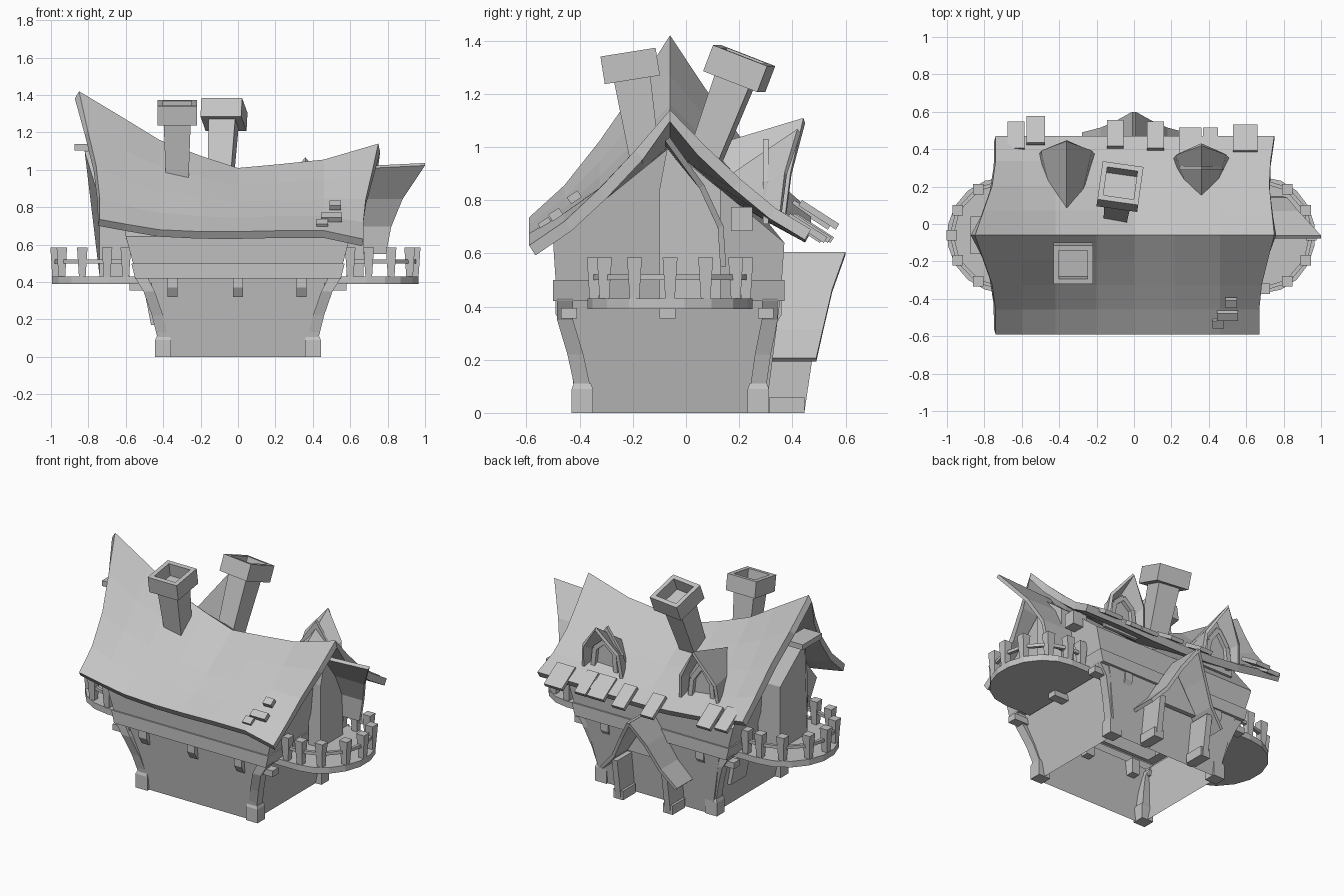
import bpy, bmesh, math
from mathutils import Vector

old = bpy.data.objects.get("Cube")
if old:
    bpy.data.objects.remove(old)

stone = bpy.data.materials.new("plain grey")
stone.use_nodes = True
stone.diffuse_color = (0.55, 0.55, 0.55, 1)
stone.node_tree.nodes["Principled BSDF"].inputs["Base Color"].default_value = stone.diffuse_color


def finish(name, bm, thick=0, offset=0):
    mesh = bpy.data.meshes.new(name)
    bm.to_mesh(mesh)
    bm.free()
    mesh.materials.append(stone)
    ob = bpy.data.objects.new(name, mesh)
    bpy.context.collection.objects.link(ob)
    if thick:
        mod = ob.modifiers.new("thickness", "SOLIDIFY")
        mod.thickness, mod.offset = thick, offset
    return ob


def loft(name, rings, wrap=True, caps=True, thick=0, offset=0):
    """Skin a list of rings; wrap joins each ring's ends, caps closes the first and last."""
    bm = bmesh.new()
    rows = [[bm.verts.new(p) for p in r] for r in rings]
    n = len(rows[0])
    for a, b in zip(rows, rows[1:]):
        for j in range(n if wrap else n - 1):
            k = (j + 1) % n
            bm.faces.new((a[j], b[j], b[k], a[k]))
    if caps:
        bm.faces.new(rows[0])
        bm.faces.new(rows[-1][::-1])
    if wrap or caps:
        bmesh.ops.recalc_face_normals(bm, faces=bm.faces)
    return finish(name, bm, thick, offset)


def sheet(name, rings, thick, offset=0):
    return loft(name, rings, wrap=False, caps=False, thick=thick, offset=offset)


def rect(c, sx, sy):
    return [(c[0] + i * sx / 2, c[1] + j * sy / 2, c[2])
            for i, j in ((-1, -1), (1, -1), (1, 1), (-1, 1))]


def taper(name, *levels, caps=True):
    """Stack of level rectangles: (centre, width, depth)."""
    return loft(name, [rect(*lv) for lv in levels], caps=caps)


def box(name, c, s):
    x, y, z = c
    return taper(name, ((x, y, z - s[2] / 2), s[0], s[1]), ((x, y, z + s[2] / 2), s[0], s[1]))


def beam(name, p, q, w, h):
    p, q = Vector(p), Vector(q)
    side = (q - p).cross(Vector((0, 0, 1))).normalized()
    up = side.cross(q - p).normalized()
    corners = [side * i * w / 2 + up * j * h / 2 for i, j in ((-1, -1), (1, -1), (1, 1), (-1, 1))]
    return loft(name, [[e + c for c in corners] for e in (p, q)])


# Hollow house shell, open underneath: lower storey, floor beam, upper storey
taper("lower_walls", ((0, -.055, 0), .8, .71), ((0, -.055, .43), .98, .82), caps=False)
taper("floor_beam", ((0, -.065, .42), .98, .80), ((0, -.065, .42), 1.1, .87),
      ((0, -.065, .5), 1.14, .87), ((0, -.065, .5), 1.0, .8), caps=False)
rings = []
for x, apex in ((-.6, 1.17), (0, .93), (.6, 1.0)):
    rings.append([(x * s, y, z) for y, z, s in (
        (-.49, .49, .93), (-.5, .645, 1), (-.06, apex, 1.05), (.37, .64, 1), (.36, .49, .93))])
loft("upper_walls", rings, wrap=False)

# Corner posts with stone feet
for sx in (-1, 1):
    for yf, yt in ((-.39, -.455), (.272, .315)):
        taper("post_foot", ((sx * .4, yf, 0), .085, .08), ((sx * .4, yf, .09), .085, .08),
              ((sx * .4, yf, .11), .07, .065))
        mid = yf + (yt - yf) * .4
        taper("corner_post", ((sx * .4, yf, .1), .06, .06), ((sx * .43, mid, .22), .06, .06),
              ((sx * .475, yt, .35), .06, .06), ((sx * .52, yt, .43), .07, .06))

# Bracketed joist ends under the floor
for x in (-.35, 0, .34):
    for y, out in ((-.43, -1), (.3, 1)):
        taper("joist_end", ((x, y, .32), .055, .06), ((x, y + out * .015, .37), .055, .09),
              ((x, y + out * .015, .42), .055, .09))
for sx in (-1, 1):
    for y in (-.44, -.07, .3):
        box("side_joist", (sx * .52, y, .375), (.12, .06, .04))

# Sagging main roof: x, ridge height, front eave, back eave, curl, end overhang at the ridge
RIDGE_Y = -.06
stations = ((-.74, 1.42, .735, .76, 1.25, -.11), (-.6, 1.27, .71, .74, 1.25, 0),
            (-.42, 1.16, .68, .71, 1.2, 0), (-.2, 1.075, .67, .69, 1.15, 0),
            (0, 1.01, .67, .68, 1.1, 0), (.22, 1.03, .675, .68, 1.1, 0),
            (.46, 1.055, .675, .69, 1.15, 0), (.67, 1.14, .63, .69, 1.25, .08))
rings = []
for x, ridge, front, back, curl, over in stations:
    row = []
    for k in range(-4, 5):
        t = k / 4
        h = 1 - abs(t)
        eave = front if t < 0 else back
        shift = over * max(0, 1 - abs(t) / .6) + (max(0, over) * t if t > 0 else 0)
        row.append((x + shift, RIDGE_Y + .53 * t, eave + (ridge - eave) * h ** curl))
    rings.append(row)
sheet("main_roof", rings, .045, -1)

# Split in the front slope near the tall end
loft("roof_split", [[(-.62, -.21 + d, 1.09), (-.62, -.35 + d, .92), (-.7, -.45 + d, .84)] for d in (0, .015)])

# Loose planks along the back eave
for x, w, y in ((-.63, .09, .54), (-.525, .1, .57), (-.1, .09, .55), (.115, .09, .54),
                (.3, .12, .51), (.41, .08, .51), (.595, .13, .525)):
    lift = .05 if x < -.4 else 0
    beam("eave_plank", (x, y - .14, .74 + lift), (x, y, .65 + lift), w, .025)

# Roof patches on the front slope
for x, y, z, w in ((.52, -.42, .81, .06), (.5, -.49, .745, .11), (.45, -.53, .71, .06)):
    beam("roof_patch", (x, y - .02, z - .012), (x, y + .02, z + .014), w, .03)

# Two dormers on the back slope, each with a recessed arched window
for cx, front, peak, back_y, back_z, k in ((-.36, .43, 1.10, .08, .99, 1), (.36, .41, 1.06, .16, .88, .65)):
    arch = [(-.14, -.055, .74), (-.125, -.035, .9), (0, .015, peak), (.125, -.035, .9), (.14, -.055, .74)]
    near = [(cx + x, front + y, z) for x, y, z in arch]
    far = [(cx + x, back_y + d * k, back_z - e * k) for x, d, e in (
        (-.12, .2, .19), (-.08, .11, .1), (0, 0, 0), (.08, .11, .1), (.12, .2, .19))]
    sheet("dormer_roof", [far, near], .02)
    face = [(cx + x * .9, z - .03) for x, y, z in arch]
    loft("dormer_wall", [[(x, y, z) for x, z in face] for y in (front - .12, front - .1)])
    y = front - .09
    for s in (-1, 1):
        beam("dormer_frame", (cx + s * .085, y, .74), (cx + s * .07, y, .88), .03, .03)
        beam("dormer_frame", (cx + s * .07, y, .88), (cx, y, peak - .12), .03, .03)


# Hollow-topped leaning chimneys
def chimney(loc, rot, length, cap):
    shaft = taper("chimney_shaft", ((0, 0, -length), .12, .11), ((0, 0, -.03), .145, .14))
    bm = bmesh.new()
    bmesh.ops.create_cube(bm, size=1)
    bmesh.ops.scale(bm, vec=(cap, cap, .105), verts=bm.verts)
    top = max(bm.faces, key=lambda f: f.calc_center_median().z)
    bmesh.ops.inset_individual(bm, faces=[top], thickness=.04)
    hole = bmesh.ops.extrude_discrete_faces(bm, faces=[top])["faces"][0]
    bmesh.ops.translate(bm, vec=(0, 0, -.085), verts=hole.verts)
    for ob in (shaft, finish("chimney_cap", bm)):
        ob.location = loc
        ob.rotation_euler = [math.radians(a) for a in rot]


chimney((-.325, -.21, 1.305), (9, 0, 0), .38, .21)
chimney((-.075, .2, 1.295), (-21, 0, -8), .46, .22)

# Rounded balconies with tapered posts and a rail
for sx in (-1, 1):
    cx, rx, cy, ry = .69, (.31 if sx < 0 else .28), -.06, .31

    def at(deg, z, k=1):
        a = math.radians(deg)
        return (sx * (cx + rx * k * math.cos(a)), cy + ry * k * math.sin(a), z)

    outline = [(sx * .5, cy - ry)] + [at(a, 0)[:2] for a in range(-90, 91, 20)] + [(sx * .5, cy + ry)]
    loft("balcony_deck", [[(x, y, z) for x, y in outline] for z in (.39, .43)])
    spots = [at(a, .43, .92) for a in (-88, -60, -28, 0, 28, 60, 88)]
    spots = [(sx * .6, spots[0][1], .43)] + spots + [(sx * .6, spots[-1][1], .43)]
    for x, y, z in spots:
        taper("balcony_post", ((x, y, z), .036, .036), ((x, y, z + .155), .056, .056))
    for (x, y, z), (u, v, w) in zip(spots, spots[1:]):
        beam("balcony_rail", (x, y, z + .08), (u, v, w + .08), .02, .02)

# Door bays opening onto the balconies
for sx, y0, mid, y1, low, high, apex in ((-1, -.2, -.06, .08, .74, .82, 1.1), (1, -.1, -.07, .13, .67, .68, 1.0)):
    prof = [(y0, .43, low), (y0, .84, low), (mid, apex, high), (y1, .84, low), (y1, .43, low)]
    loft("door_bay", [[(sx * .58, y, z) for y, z, x in prof], [(sx * x, y, z) for y, z, x in prof]])
    for y in (y0, y1):
        beam("door_jamb", (sx * (low + .005), y, .43), (sx * (low + .005), y, .85), .03, .03)
box("gable_tie_beam", (-.81, -.06, 1.12), (.13, .2, .035))
box("gable_bracket", (.63, .21, .73), (.1, .08, .09))

# One-sided curved awning beside the right-hand door
edge = ((1.0, -.07, 1.03), (.88, .06, .85), (.82, .13, .7), (.79, .14, .55))
sheet("door_awning", [[(.6, y, z - .02 * (z > 1)) for x, y, z in edge], list(edge)], .022)

# Steep porch at the back, on thin side walls with stone feet
slope = ((0, .6, .6), (.09, .55, .46), (.17, .515, .31), (.27, .49, .2))
for s in (-1, 1):
    sheet("porch_roof", [[(s * x, .3, z) for x, y, z in slope], [(s * x, y, z) for x, y, z in slope]], .022)
    taper("porch_wall", ((s * .18, .37, 0), .04, .15), ((s * .18, .39, .27), .04, .19))
    box("porch_foot", (s * .18, .38, .03), (.07, .13, .06))
loft("porch_gable", [[(-.16, y, .3), (0, y, .56), (.16, y, .3)] for y in (.35, .38)])

# Leaning shutter on the left-hand lower wall
loft("side_shutter", [[(x, y, .17), (x + .025, y, .17), (x - .01, y, .35), (x - .035, y, .35)]
                      for x, y in ((-.465, .04), (-.465, .2))])
